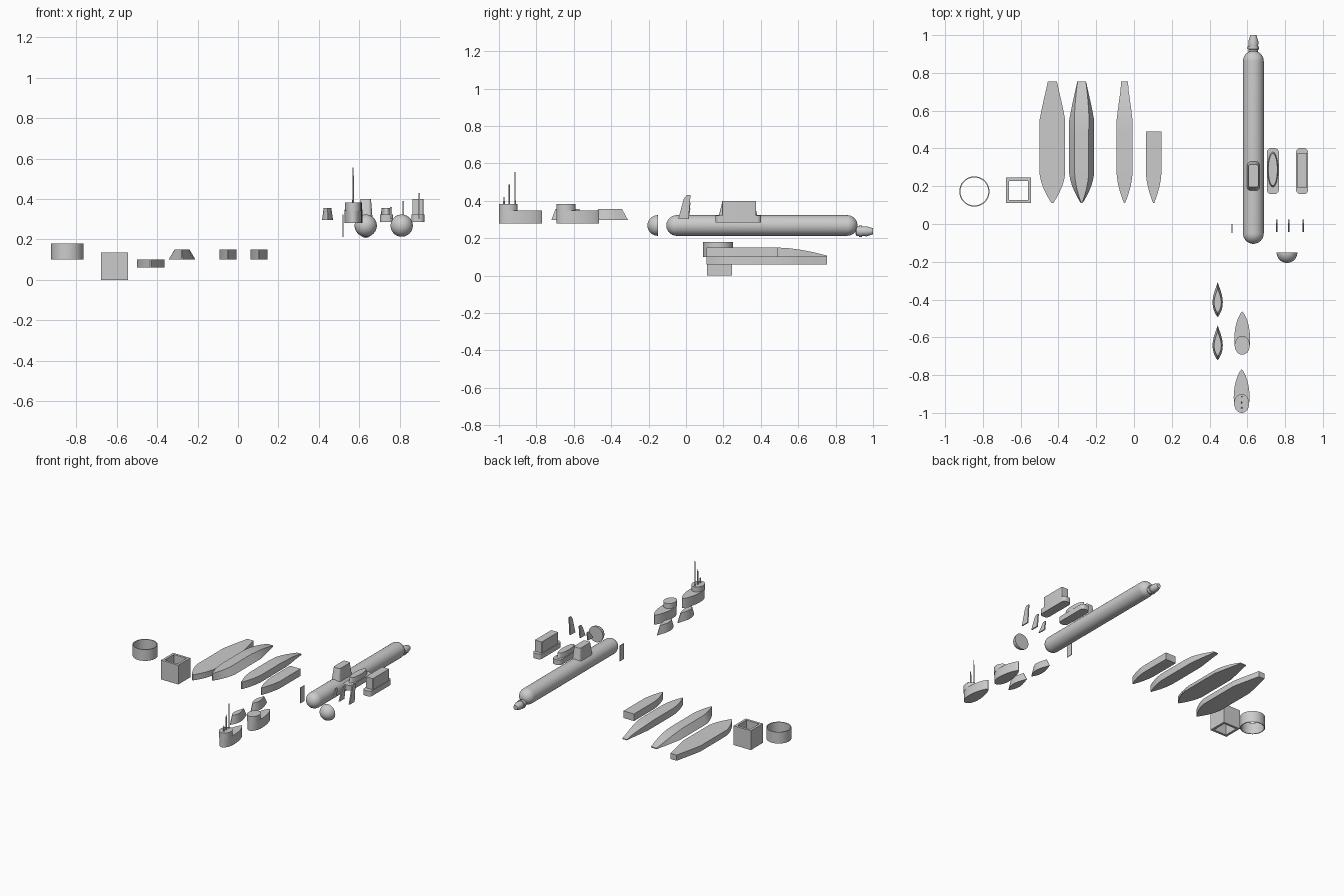
import bpy, math

if "Cube" in bpy.data.objects:
    bpy.data.objects.remove(bpy.data.objects["Cube"])

def make(name, verts, faces, smooth=True):
    me = bpy.data.meshes.new(name)
    me.from_pydata(verts, [], faces)
    me.update()
    ob = bpy.data.objects.new(name, me)
    bpy.context.collection.objects.link(ob)
    bpy.ops.object.select_all(action='DESELECT')
    ob.select_set(True)
    bpy.context.view_layer.objects.active = ob
    bpy.ops.object.mode_set(mode='EDIT')
    bpy.ops.mesh.select_all(action='SELECT')
    bpy.ops.mesh.normals_make_consistent(inside=False)
    bpy.ops.object.mode_set(mode='OBJECT')
    if smooth:
        bpy.ops.object.shade_smooth_by_angle(angle=math.radians(35))
    return ob

def skin(name, rings):
    """Closed skin through equal-sized rings, capped at both ends."""
    n = len(rings[0])
    verts = [p for r in rings for p in r]
    faces = [(i*n+j, i*n+(j+1) % n, (i+1)*n+(j+1) % n, (i+1)*n+j)
             for i in range(len(rings)-1) for j in range(n)]
    faces += [tuple(range(n)), tuple(range(len(verts)-n, len(verts)))]
    return make(name, verts, faces)

def prism(name, bottom, top, z0, z1):
    return skin(name, [[(x, y, z0) for x, y in bottom], [(x, y, z1) for x, y in top]])

def lathe_y(name, cx, cz, prof, n=48):
    return skin(name, [[(cx+r*math.cos(2*math.pi*k/n), y, cz+r*math.sin(2*math.pi*k/n))
                        for k in range(n)] for y, r in prof])

def ellipse(cx, cy, rx, ry, n=40):
    return [(cx+rx*math.cos(2*math.pi*k/n), cy+ry*math.sin(2*math.pi*k/n)) for k in range(n)]

def rounded(cx, cy, hx, hy, r, n=8):
    pts = []
    for q, (sx, sy) in enumerate([(1, 1), (-1, 1), (-1, -1), (1, -1)]):
        for k in range(n+1):
            a = math.pi/2*(q+k/n)
            pts.append((cx+sx*(hx-r)+r*math.cos(a), cy+sy*(hy-r)+r*math.sin(a)))
    return pts

def teardrop(cx, y0, y1, w, blunt=0.35, n=16):
    """Blunt nose at y0, drawn-out tail at y1."""
    ym = y0+(y1-y0)*blunt
    half = [(w*math.sin(math.pi/2*k/n), ym-(ym-y0)*math.cos(math.pi/2*k/n)) for k in range(n)]
    half += [(w*max(0.03, (1-(k/n)**2)**0.75), ym+(y1-ym)*k/n) for k in range(n+1)]
    half[0] = (w*0.03, y0)
    return [(cx+x, y) for x, y in half] + [(cx-x, y) for x, y in reversed(half)]

def lens(cx, y0, y1, w, n=16):
    side = [(w*max(0.05, math.sin(math.pi*(k/n)**0.8)), y0+(y1-y0)*k/n) for k in range(n+1)]
    return [(cx+x, y) for x, y in side] + [(cx-x, y) for x, y in reversed(side)]

def tube(name, outer, inner, z0, z1):
    n = len(outer)
    loops = [(outer, z0), (outer, z1), (inner, z1), (inner, z0)]
    verts = [(x, y, z) for ring, z in loops for x, y in ring]
    faces = [(i*n+j, i*n+(j+1) % n, (i+1) % 4*n+(j+1) % n, (i+1) % 4*n+j)
             for i in range(4) for j in range(n)]
    return make(name, verts, faces)

# Open ring and square tube
tube("round_collar", ellipse(-0.845, 0.172, 0.08, 0.08, 64), ellipse(-0.845, 0.172, 0.074, 0.074, 64), 0.10, 0.18)
def square(h):
    return [(-0.611+sx*h, 0.178+sy*h) for sx, sy in [(1, 1), (-1, 1), (-1, -1), (1, -1)]]
tube("square_tube", square(0.067), square(0.05), 0.0, 0.136)

# Deck casings: pointed bow, straight middle, tapered and sloping stern
def casing(name, cx, w, w_top, z0, z1, y_end=0.755, slope=True, end=0.35):
    ys = [(0.11, 0.06), (0.14, 0.34), (0.17, 0.57), (0.2, 0.76), (0.23, 0.9), (0.265, 1), (0.49, 1)]
    if y_end > 0.5:
        ys += [(0.55, 1), (0.6, 0.86), (0.65, 0.7), (0.7, 0.53), (0.755, end)]
    rings = []
    for y, f in ys:
        d = max(0, (y-0.49)/0.265) if slope else 0
        zt = z1-(z1-z0)*0.87*d**1.7
        wb = w*f
        wt = wb-(w-w_top)*(zt-z0)/(z1-z0)*min(1, f)
        rings.append([(cx-wb, y, z0), (cx+wb, y, z0), (cx+wt, y, zt), (cx-wt, y, zt)])
    return skin(name, rings)
casing("lower_casing", -0.432, 0.068, 0.068, 0.06, 0.10, slope=False)
casing("sloped_casing", -0.277, 0.066, 0.037, 0.10, 0.15)
casing("narrow_casing", -0.05, 0.042, 0.042, 0.10, 0.15, end=0.42)
casing("short_casing", 0.104, 0.041, 0.041, 0.10, 0.15, y_end=0.495, slope=False)

# Main pressure hull with hemispherical ends
R, Y0, Y1, HX, HZ = 0.055, -0.105, 0.917, 0.632, 0.268
arc = [(1-math.cos(math.pi/2*k/12), max(0.02, math.sin(math.pi/2*k/12))) for k in range(13)]
lathe_y("pressure_hull", HX, HZ, [(Y0+R*a, R*b) for a, b in arc] + [(Y1-R*a, R*b) for a, b in reversed(arc)])
lathe_y("bow_dome", 0.81, HZ, [(-0.206+R*a, R*b) for a, b in arc])

# Tail drive pod
lathe_y("tail_pod", HX, 0.237, [(0.905, 0.014), (0.912, 0.025), (0.925, 0.026), (0.926, 0.03), (0.94, 0.03),
                               (0.941, 0.025), (0.965, 0.027), (1.0, 0.016)], 32)

# Sail on the hull
prism("hull_sail", rounded(HX, 0.253, 0.034, 0.082, 0.025), rounded(HX, 0.255, 0.026, 0.06, 0.012), 0.30, 0.40)

# Two spare sail bases
for cx, nm in [(0.735, "fairing"), (0.89, "box_sail")]:
    prism(nm+"_base", rounded(cx, 0.28, 0.032, 0.122, 0.024), rounded(cx, 0.28, 0.032, 0.122, 0.024), 0.285, 0.322)
prism("fairing_top", ellipse(0.735, 0.288, 0.028, 0.093), ellipse(0.735, 0.288, 0.024, 0.085), 0.322, 0.355)
prism("box_sail_top", rounded(0.89, 0.284, 0.027, 0.091, 0.004), rounded(0.89, 0.284, 0.027, 0.091, 0.004), 0.322, 0.40)

# Thin swept fins and a plain rudder
def fin(name, cx, pts, t=0.004):
    return skin(name, [[(cx+s*t, y, z) for y, z in pts] for s in (-1, 1)])
for i, (cx, h) in enumerate([(0.757, 0.36), (0.818, 0.39), (0.897, 0.43)]):
    fin("fin_%d" % (i+1), cx, [(-0.042, 0.302), (0.014, 0.302), (0.024, h), (0.003, h), (-0.012, h-0.02)])
fin("rudder", 0.519, [(-0.048, 0.212), (0.0, 0.212), (0.0, 0.322), (-0.048, 0.322)], 0.002)

# Rounded conning towers, one with masts
for i, (cy0, cy1) in enumerate([(-0.692, -0.464), (-1.0, -0.77)]):
    cx = 0.573-0.003*i
    body = teardrop(cx, cy0, cy1, 0.042)
    prism("tower_%d_body" % (i+1), body, body, 0.28, 0.347)
    rim = ellipse(cx, cy0+0.05, 0.04, 0.05)
    prism("tower_%d_bridge" % (i+1), rim, rim, 0.34, 0.382)
for i, (y, h, r) in enumerate([(-0.914, 0.555, 0.004), (-0.945, 0.487, 0.005), (-0.973, 0.42, 0.005)]):
    prism("mast_%d" % (i+1), ellipse(0.57, y, r, r, 12), ellipse(0.57, y, r*0.6, r*0.6, 12), 0.375, h)

# Small lens-shaped tower fairings with sloping sides
for i, y in enumerate([-0.72, -0.492]):
    prism("small_fairing_%d" % (i+1), lens(0.443, y, y+0.182, 0.027), lens(0.443, y+0.022, y+0.15, 0.019), 0.297, 0.355)
